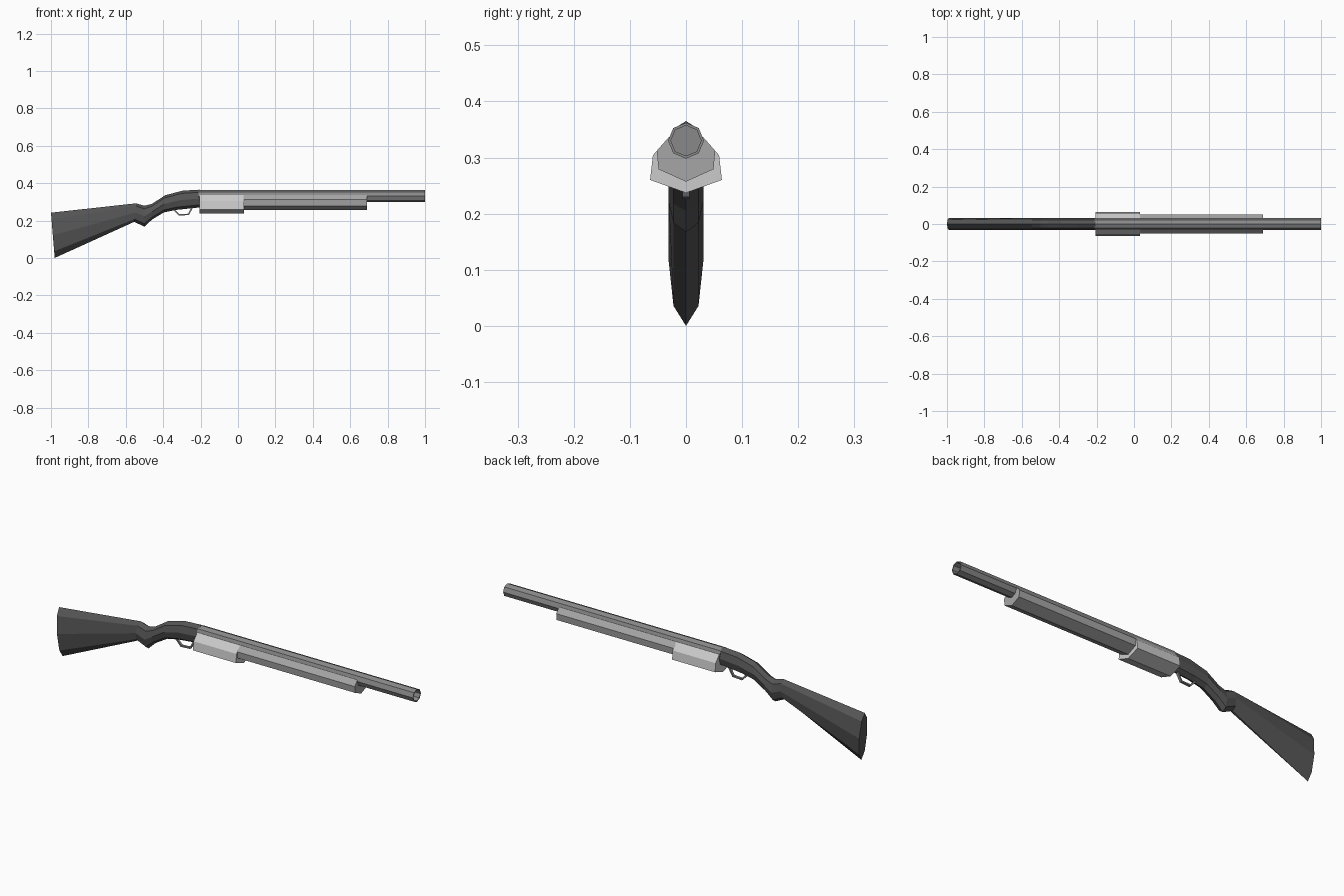
import bpy, bmesh, math
from mathutils import Vector

if "Cube" in bpy.data.objects:
    bpy.data.objects.remove(bpy.data.objects["Cube"])


def loft(name, rings, grey):
    """Skin closed rings of equal point count, cap both ends, tint it grey."""
    bm = bmesh.new()
    rows = [[bm.verts.new(p) for p in ring] for ring in rings]
    n = len(rows[0])
    for a, b in zip(rows, rows[1:]):
        for i in range(n):
            j = (i + 1) % n
            bm.faces.new((a[i], a[j], b[j], b[i]))
    bm.faces.new(rows[0])
    bm.faces.new(rows[-1])
    bmesh.ops.recalc_face_normals(bm, faces=bm.faces)
    mesh = bpy.data.meshes.new(name)
    bm.to_mesh(mesh)
    bm.free()
    mat = bpy.data.materials.new(name + "_grey")
    mat.diffuse_color = (grey, grey, grey, 1)
    mat.use_nodes = True
    mat.node_tree.nodes["Principled BSDF"].inputs["Base Color"].default_value = mat.diffuse_color
    mesh.materials.append(mat)
    obj = bpy.data.objects.new(name, mesh)
    bpy.context.collection.objects.link(obj)
    return obj


def octagon(top, bottom, half_width):
    """Eight-sided ring spanning two (x, z) points on the centre plane."""
    mid = [(t + b) / 2 for t, b in zip(top, bottom)]
    half = [(t - b) / 2 for t, b in zip(top, bottom)]
    ring = []
    for i in range(8):
        a = i * math.tau / 8
        ring.append((mid[0] + half[0] * math.cos(a), half_width * math.sin(a),
                     mid[1] + half[1] * math.cos(a)))
    return ring


def extrude_section(name, half, x0, x1, grey):
    """Mirror a half section of (y, z) points and extrude it along x."""
    section = half + [(-y, z) for y, z in reversed(half) if y > 0]
    return loft(name, [[(x, y, z) for y, z in section] for x in (x0, x1)], grey)


# Barrel: octagonal tube with an open muzzle
axis_z = 0.33
barrel_rings = [(-0.21, 0.032), (1.0, 0.032), (1.0, 0.027), (0.93, 0.027)]
loft("barrel", [octagon((x, axis_z + r), (x, axis_z - r), r)
                for x, r in barrel_rings], 0.25)

# Receiver and fore-end: faceted housings under the barrel
extrude_section("receiver", [(0, 0.237), (0.064, 0.26), (0.059, 0.304),
                             (0.031, 0.336), (0, 0.345)], -0.207, 0.033, 0.6)
extrude_section("fore_end", [(0, 0.257), (0.049, 0.279), (0.052, 0.312),
                             (0.031, 0.336), (0, 0.345)], 0.03, 0.689, 0.38)

# Stock: elliptical octagons from butt through the grip to the receiver
stations = [  # top x, top z, bottom x, bottom z
    (-1.0, 0.242, -0.98, 0.0),
    (-0.545, 0.292, -0.555, 0.193),
    (-0.50, 0.279, -0.50, 0.167),
    (-0.46, 0.289, -0.46, 0.205),
    (-0.39, 0.335, -0.395, 0.244),
    (-0.295, 0.36, -0.33, 0.257),
    (-0.205, 0.365, -0.205, 0.27),
]
loft("stock", [octagon((a, b), (c, d), 0.0315) for a, b, c, d in stations], 0.09)

# Trigger guard: thin square strip bent along a path
path = [Vector(p) for p in [(-0.345, 0.262), (-0.315, 0.23),
                            (-0.265, 0.233), (-0.243, 0.272)]]
w, t = 0.006, 0.004
rings = []
for i, p in enumerate(path):
    d = (path[min(i + 1, 3)] - path[max(i - 1, 0)]).normalized()
    nx, nz = -d.y * t, d.x * t
    rings.append([(p.x + s * nx, y, p.y + s * nz)
                  for s, y in ((-1, -w), (1, -w), (1, w), (-1, w))])
loft("trigger_guard", rings, 0.25)
